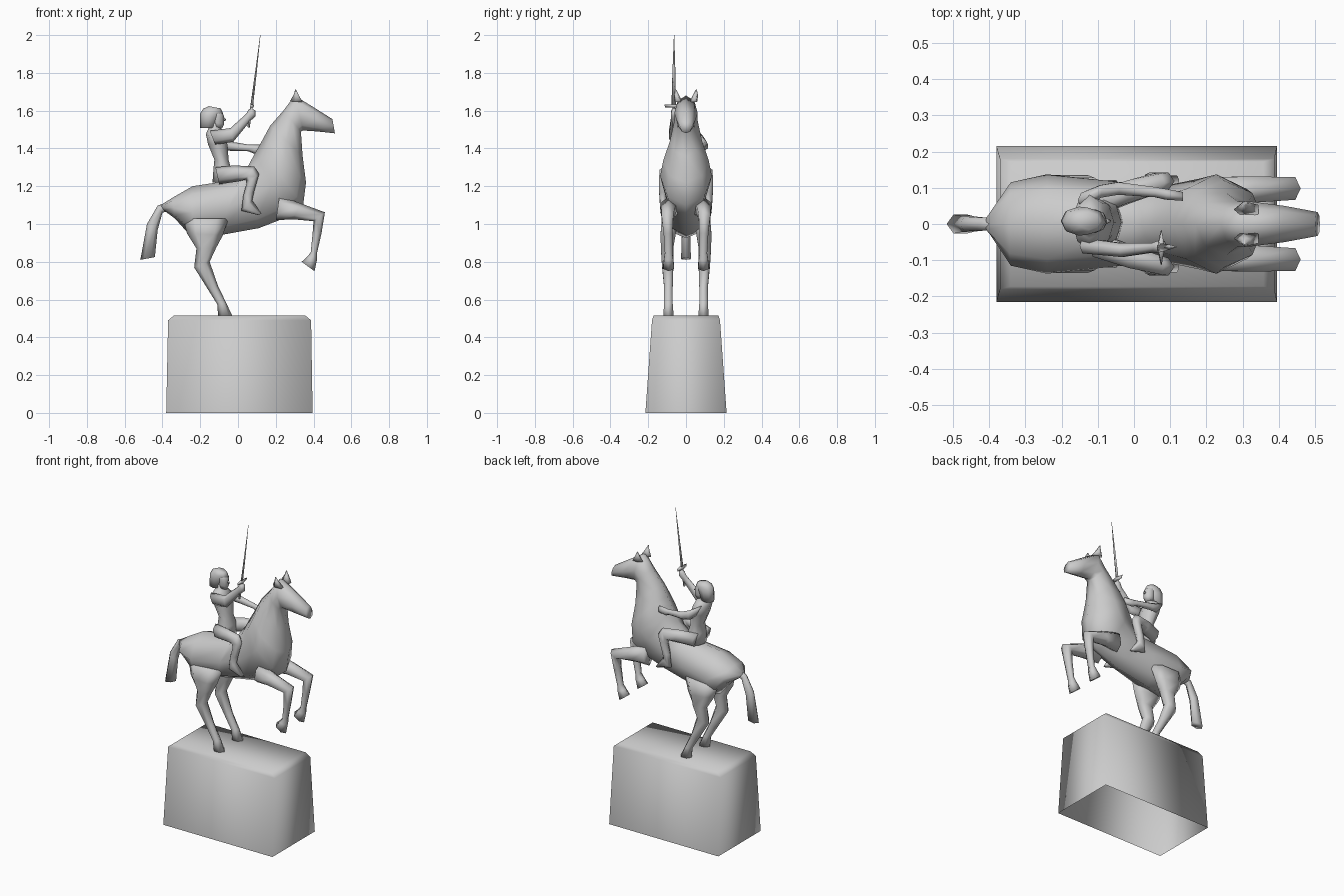
import bpy, bmesh, math
from mathutils import Vector

stone = bpy.data.materials.new("stone_grey")
stone.diffuse_color = (0.6, 0.6, 0.6, 1)


def finish(name, bm):
    bmesh.ops.recalc_face_normals(bm, faces=bm.faces)
    me = bpy.data.meshes.new(name)
    bm.to_mesh(me)
    bm.free()
    me.materials.append(stone)
    for p in me.polygons:
        p.use_smooth = True
    ob = bpy.data.objects.new(name, me)
    bpy.context.collection.objects.link(ob)
    return ob


def loft(name, rings, n=8, side=1):
    """Each ring: upper edge x, z, lower edge x, z, centre y, half width."""
    bm = bmesh.new()
    loops = []
    for xa, za, xb, zb, y, w in rings:
        mid = Vector(((xa + xb) / 2, y * side, (za + zb) / 2))
        half = Vector(((xa - xb) / 2, 0, (za - zb) / 2))
        loops.append([bm.verts.new(mid + half * math.cos(a) + Vector((0, w * math.sin(a), 0)))
                      for a in (2 * math.pi * i / n for i in range(n))])
    for a, b in zip(loops, loops[1:]):
        for i in range(n):
            j = (i + 1) % n
            bm.faces.new((a[i], a[j], b[j], b[i]))
    bm.faces.new(loops[0])
    bm.faces.new(loops[-1])
    return finish(name, bm)


# plinth: tapered block, chamfered top, open underneath
bm = bmesh.new()
levels = [(-.38, .395, .215, 0), (-.37, .387, .18, .49), (-.34, .357, .172, .515)]
rows = [[bm.verts.new(c) for c in ((a, -w, z), (b, -w, z), (b, w, z), (a, w, z))]
        for a, b, w, z in levels]
for lo, hi in zip(rows, rows[1:]):
    for i in range(4):
        bm.faces.new((lo[i], lo[(i + 1) % 4], hi[(i + 1) % 4], hi[i]))
bm.faces.new(rows[-1])
finish("plinth", bm)

# horse body, neck and head
loft("horse_body", [
    (-.41, 1.10, -.39, 1.07, 0, .025),
    (-.345, 1.14, -.335, 1.03, 0, .115),
    (-.24, 1.20, -.24, .925, 0, .137),
    (0, 1.237, -.10, .94, 0, .117),
    (.055, 1.31, .11, .978, 0, .105),
    (.09, 1.375, .27, 1.04, 0, .125),
    (.11, 1.41, .345, 1.10, 0, .137),
    (.135, 1.455, .36, 1.22, 0, .12),
    (.17, 1.52, .342, 1.36, 0, .085),
    (.24, 1.60, .333, 1.49, 0, .062),
    (.30, 1.68, .345, 1.495, 0, .062),
    (.41, 1.612, .42, 1.49, 0, .05),
    (.50, 1.555, .513, 1.48, 0, .033)])

# tail
loft("horse_tail", [
    (-.36, 1.12, -.36, 1.07, 0, .022),
    (-.425, 1.098, -.40, 1.06, 0, .02),
    (-.482, 1.00, -.425, .97, 0, .024),
    (-.517, .81, -.44, .825, 0, .03)], 6)

for s, tag in ((1, "left"), (-1, "right")):
    # hind leg standing on the plinth
    loft("hind_leg_" + tag, [
        (-.29, 1.03, -.05, 1.03, .085, .05),
        (-.27, .95, -.08, .94, .095, .046),
        (-.22, .87, -.115, .875, .1, .038),
        (-.232, .77, -.15, .80, .097, .035),
        (-.16, .655, -.105, .67, .093, .026),
        (-.11, .575, -.062, .582, .093, .026),
        (-.105, .513, -.03, .513, .093, .032)], 6, s)
    # raised foreleg
    loft("fore_leg_" + tag, [
        (.22, 1.15, .20, 1.02, .085, .05),
        (.335, 1.108, .29, 1.025, .095, .042),
        (.46, 1.062, .40, 1.015, .098, .036),
        (.442, .95, .395, .95, .095, .027),
        (.417, .84, .385, .85, .092, .023),
        (.418, .81, .365, .825, .092, .028),
        (.405, .75, .337, .80, .092, .033)], 6, s)
    # ear
    loft("horse_ear_" + tag, [
        (.275, 1.65, .35, 1.645, .04, .022),
        (.295, 1.685, .325, 1.68, .05, .014),
        (.303, 1.712, .308, 1.71, .055, .003)], 5, s)
    # rider leg and foot
    loft("rider_leg_" + tag, [
        (-.12, 1.30, -.10, 1.21, .055, .04),
        (-.02, 1.31, 0, 1.225, .09, .036),
        (.085, 1.305, .04, 1.235, .113, .03),
        (.112, 1.265, .045, 1.215, .118, .028),
        (.085, 1.17, .028, 1.15, .12, .025),
        (.075, 1.125, .018, 1.07, .12, .02),
        (.125, 1.055, .105, 1.048, .12, .015)], 6, s)

# rider torso and neck
loft("rider_torso", [
    (-.135, 1.22, -.03, 1.22, .005, .065),
    (-.13, 1.29, -.035, 1.29, .005, .065),
    (-.125, 1.34, -.05, 1.34, .005, .052),
    (-.158, 1.42, -.055, 1.42, .005, .07),
    (-.17, 1.475, -.075, 1.47, .005, .075),
    (-.162, 1.495, -.085, 1.50, .005, .045),
    (-.155, 1.51, -.10, 1.515, .005, .024),
    (-.155, 1.55, -.10, 1.55, .005, .024)])

# rider face, nose and bobbed hair
loft("rider_face", [
    (-.14, 1.52, -.085, 1.505, .008, .022),
    (-.14, 1.54, -.073, 1.53, .008, .03),
    (-.14, 1.58, -.075, 1.575, .008, .033),
    (-.14, 1.60, -.09, 1.60, .008, .028)])
loft("rider_nose", [
    (-.08, 1.572, -.08, 1.545, .008, .009),
    (-.063, 1.553, -.065, 1.547, .008, .003)], 4)
loft("rider_hair", [
    (-.202, 1.508, -.12, 1.508, .008, .035),
    (-.20, 1.585, -.105, 1.555, .008, .04),
    (-.185, 1.61, -.078, 1.585, .008, .038),
    (-.155, 1.624, -.092, 1.612, .008, .024)])

# rein arm
loft("rein_arm", [
    (-.155, 1.49, -.12, 1.42, .065, .024),
    (-.09, 1.455, -.095, 1.395, .09, .02),
    (-.04, 1.436, -.05, 1.388, .098, .02),
    (.06, 1.42, .055, 1.385, .088, .016),
    (.09, 1.42, .085, 1.372, .082, .017),
    (.135, 1.42, .135, 1.375, .076, .014)], 6)

# sword arm
loft("sword_arm", [
    (-.15, 1.493, -.12, 1.42, -.06, .024),
    (-.04, 1.508, -.025, 1.435, -.072, .022),
    (.045, 1.585, .065, 1.545, -.065, .015),
    (.055, 1.605, .093, 1.57, -.063, .019),
    (.07, 1.615, .092, 1.60, -.063, .012)], 6)

# sword: grip, crossguard and tapering blade
loft("sword_grip", [
    (.05, 1.513, .062, 1.509, -.065, .008),
    (.067, 1.63, .079, 1.628, -.065, .008)], 6)
loft("sword_guard", [
    (.064, 1.618, .082, 1.616, -.065, .045),
    (.067, 1.634, .085, 1.632, -.065, .05)], 4)
loft("sword_blade", [
    (.066, 1.63, .08, 1.628, -.065, .012),
    (.09, 1.80, .099, 1.799, -.064, .008),
    (.117, 2.0, .119, 2.0, -.063, .001)], 4)
